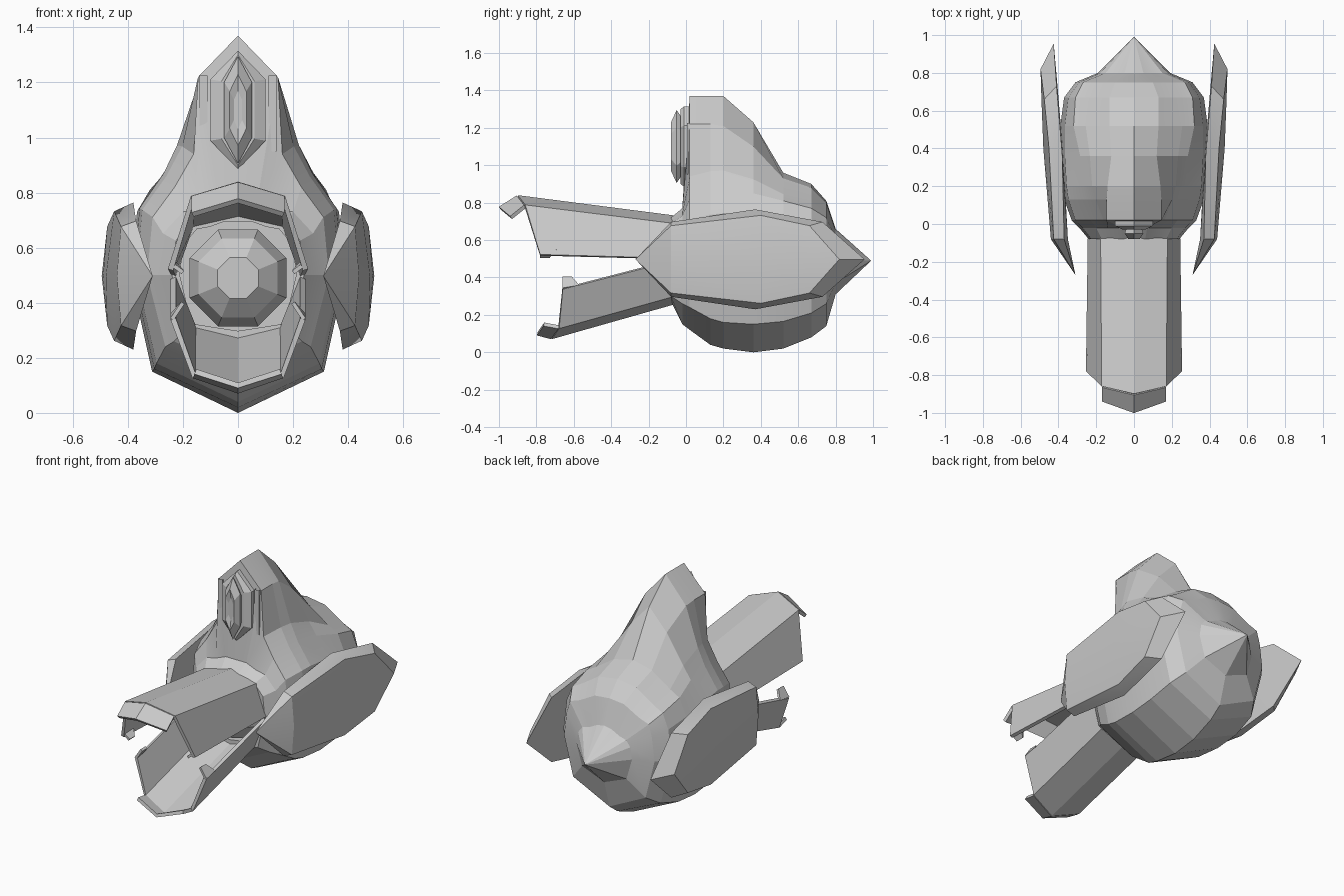
import bpy, bmesh, math

if "Cube" in bpy.data.objects:
    bpy.data.objects.remove(bpy.data.objects["Cube"])


def loft(name, rows, thick=0, smooth=0):
    """Skin neighbouring rows of points; coincident points are merged."""
    bm = bmesh.new()
    grid = [[bm.verts.new(p) for p in r] for r in rows]
    for a, b in zip(grid, grid[1:]):
        for i in range(len(a) - 1):
            bm.faces.new((a[i], a[i + 1], b[i + 1], b[i]))
    bmesh.ops.remove_doubles(bm, verts=bm.verts[:], dist=0.0005)
    bmesh.ops.recalc_face_normals(bm, faces=bm.faces[:])
    me = bpy.data.meshes.new(name)
    bm.to_mesh(me)
    bm.free()
    ob = bpy.data.objects.new(name, me)
    bpy.context.collection.objects.link(ob)
    if thick:
        m = ob.modifiers.new("thickness", "SOLIDIFY")
        m.thickness = thick
        m.offset = 0
    if smooth:
        bpy.ops.object.select_all(action='DESELECT')
        bpy.context.view_layer.objects.active = ob
        ob.select_set(True)
        bpy.ops.object.shade_smooth_by_angle(angle=math.radians(smooth))
    return ob


def both(half):
    """Complete a half row by mirroring it across x = 0."""
    return half + [(-x, y, z) for x, y, z in reversed(half)]


def body_half(y, bottom, low, w, sx, sz, cx, cz, top, base):
    """Half section: keel, flank, widest point, shoulder, crest base, crest edge, ridge."""
    pts = [(0, bottom), (w * .8, low), (w, .5), (w * .94, .5 + (sz - .5) * .66), (sx, sz),
           (sx * base, sz + (cz - sz) * .3), (cx, cz), (0, top)]
    return [(x, y, z) for x, z in pts]


# Body: y, keel z, flank z, half width, shoulder x z, crest x z, ridge z, crest base
stations = [
    (.80, .31, .37, .19, .15, .61, .05, .65, .66, .7),
    (.75, .14, .26, .31, .27, .72, .10, .80, .81, .75),
    (.67, .08, .21, .37, .31, .77, .13, .88, .90, .8),
    (.52, .02, .165, .39, .32, .81, .13, .93, .96, .8),
    (.36, .00, .15, .39, .285, .85, .12, 1.10, 1.23, .82),
    (.20, .02, .16, .38, .27, .87, .14, 1.21, 1.37, .82),
    (.13, .04, .18, .37, .26, .86, .145, 1.22, 1.37, .78),
    (.02, .12, .24, .33, .23, .82, .145, 1.22, 1.37, .7),
    (-.02, .15, .26, .29, .20, .73, .07, .77, .77, .7),
    (-.08, .27, .30, .24, .17, .69, .06, .72, .72, .7)]
rows = [both(body_half(*s)) for s in stations]
point = lambda y: [(0, y, .49)] * len(rows[0])
recess = lambda y: [(x * .88, y, .5 + (z - .5) * .88) for x, _, z in rows[-1]]
loft("body", [point(.99)] + rows + [recess(-.08), recess(.1), point(.1)], smooth=10)


# Faceted ball with a flat front inside the mouth: rings of (y, radius)
def octagon(y, r):
    return [(r * math.cos(a), y, .49 + r * math.sin(a)) for a in
            [math.pi / 8 + i * math.pi / 4 for i in range(9)]]


loft("mouth_ball", [octagon(y, r) for y, r in
                    ((.16, 0), (.12, .1), (.04, .18), (-.05, .19), (-.14, .155), (-.2, .08), (-.2, 0))])


# Beaks: open shells from the mouth to the front edge, then a short lip
def beak(name, back, front, lip):
    loft(name, [both(back), both(front)], thick=.02)
    loft(name + "_lip", [both(front[1:]), both(lip)], thick=.02)


beak("upper_beak", [(.235, -.05, .5), (.17, -.05, .68), (0, -.05, .72)],
     [(.245, -.78, .52), (.165, -.86, .78), (0, -.9, .83)],
     [(.165, -.935, .72), (0, -.995, .77)])
beak("lower_beak", [(.235, -.08, .49), (.16, -.05, .31), (0, -.05, .27)],
     [(.235, -.66, .34), (.16, -.68, .135), (0, -.72, .08)],
     [(.155, -.76, .15), (0, -.795, .1)])


# Slab and gem on the front of the crest: layers of (y, half width, half height)
def badge(name, layers):
    def hexagon(y, w, h):
        return both([(0, y, 1.1 - h), (w, y, 1.1 - h * .52), (w, y, 1.1 + h * .52), (0, y, 1.1 + h)])
    ends = [hexagon(layers[i][0], 0, 0) for i in (0, -1)]
    loft(name, [ends[0]] + [hexagon(*l) for l in layers] + [ends[1]])


badge("crest_slab", [(.03, .1, .215), (-.01, .1, .215), (-.03, .06, .2)])
badge("crest_gem", [(-.02, .04, .15), (-.05, .05, .195), (-.08, .03, .13), (-.07, .015, .07)])

# Side plates: x, y, height above or below the middle line, x on the middle line
inner = [(.31, -.27, 0, .31), (.37, -.08, .2, .35), (.38, .37, .267, .375),
         (.41, .73, .2, .405), (.425, .955, 0, .425)]
outer = [(.31, -.27, 0, .31), (.425, -.08, .18, .44), (.45, .4, .235, .48),
         (.475, .66, .18, .49), (.495, .82, 0, .495)]


def outline(pts, s, middle=False):
    up = [(s * (m if middle else x), y, 0 if middle else h) for x, y, h, m in pts]
    return [(x, y, .497 + h) for x, y, h in up] + [(x, y, .497 - h) for x, y, h in reversed(up)]


for side, s in (("left", -1), ("right", 1)):
    loft(side + "_plate", [outline(inner, s, True), outline(inner, s),
                           outline(outer, s), outline(outer, s, True)], smooth=20)
    # Small teeth on the beak edges: edge y z, tip z
    for part, y, z, tip in (("upper", -.78, .54, .51), ("lower", -.66, .34, .4)):
        loft(f"{side}_{part}_tooth", [[(s * .24, y, z), (s * .24, y + .09, z + .015)],
                                      [(s * .2, y, tip), (s * .2, y + .05, tip)]], thick=.015)
    # Rail beside the crest slab
    loft(side + "_crest_rail", [[(s * x, y, .95), (s * x, y, 1.225)] for x, y in
                                ((.11, .03), (.11, .005), (.14, .005), (.14, .03))])
